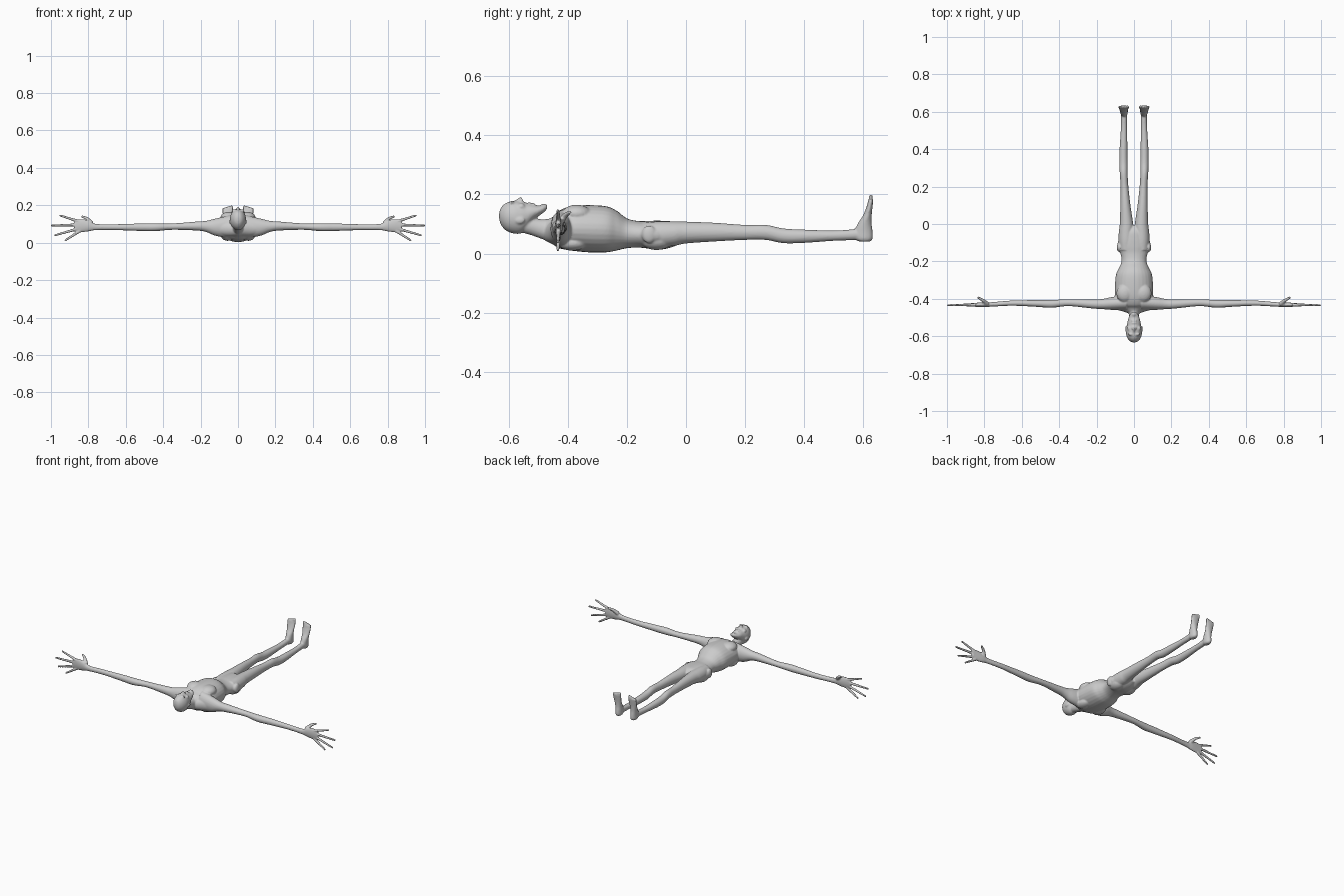
import bpy, bmesh, math
from mathutils import Vector, Matrix

bm = bmesh.new()


def smooth_path(st, steps=5):
    # Catmull-Rom interpolation between hand-placed stations
    st = [Vector(s) for s in st]
    out = []
    for i in range(len(st) - 1):
        p0, p1, p2, p3 = st[max(i - 1, 0)], st[i], st[i + 1], st[min(i + 2, len(st) - 1)]
        for k in range(steps):
            t = k / steps
            out.append(0.5 * (2 * p1 + (p2 - p0) * t + (2 * p0 - 5 * p1 + 4 * p2 - p3) * t * t
                              + (3 * p1 - p0 - 3 * p2 + p3) * t ** 3))
    return out + [st[-1]]


def loft(stations, axis, mirror=False, n=28):
    # Station: (position on axis, centre u, centre v, radius u, radius v)
    for side in ((1, -1) if mirror else (1,)):
        rings = []
        for s in smooth_path(stations):
            ring = []
            for k in range(n):
                a = 2 * math.pi * k / n
                u, v = s[1] + s[3] * math.cos(a), s[2] + s[4] * math.sin(a)
                p = {'x': (s[0], u, v), 'y': (u, s[0], v), 'z': (u, v, s[0])}[axis]
                ring.append(bm.verts.new((p[0] * side, p[1], p[2])))
            rings.append(ring)
        faces = [bm.faces.new(rings[0]), bm.faces.new(rings[-1][::-1])]
        for a, b in zip(rings, rings[1:]):
            for k in range(n):
                faces.append(bm.faces.new((a[k], b[k], b[(k + 1) % n], a[(k + 1) % n])))
        bmesh.ops.recalc_face_normals(bm, faces=faces)


def blob(c, r, mirror=False):
    for side in ((1, -1) if mirror else (1,)):
        m = Matrix.Translation((c[0] * side, c[1], c[2])) @ Matrix.Diagonal((*r, 1))
        bmesh.ops.create_uvsphere(bm, u_segments=20, v_segments=12, radius=1, matrix=m)


def digit(a, b, r0, r1, mirror=True):
    # Tapered finger or toe with round ends
    for side in ((1, -1) if mirror else (1,)):
        p, q = (Vector((v[0] * side, v[1], v[2])) for v in (a, b))
        d = q - p
        m = Matrix.Translation((p + q) / 2) @ d.to_track_quat('Z', 'Y').to_matrix().to_4x4()
        bmesh.ops.create_cone(bm, cap_ends=True, segments=14, radius1=r0, radius2=r1,
                              depth=d.length, matrix=m)
        blob(q, (r1, r1, r1))


# Torso: neck base to crotch
torso = [(-.475, .03, .042, .112), (-.45, .06, .03, .125), (-.43, .088, .018, .145),
         (-.39, .102, .010, .160), (-.33, .102, .004, .164), (-.27, .096, .004, .160),
         (-.235, .08, .010, .145), (-.2, .067, .018, .119), (-.16, .072, .020, .110),
         (-.12, .089, .016, .111), (-.08, .081, .014, .111), (-.04, .06, .024, .107),
         (-.01, .03, .04, .09)]
loft([(y, 0, (a + b) / 2, rx, (b - a) / 2) for y, rx, a, b in torso], 'y')

# Pectorals, shoulder blades, buttocks and hip bones
blob((.048, -.37, .135), (.046, .05, .03), True)
blob((.055, -.385, .035), (.035, .05, .025), True)
blob((.040, -.10, .045), (.040, .055, .033), True)
blob((.078, -.125, .065), (.014, .025, .03), True)

# Neck and trapezius
loft([(-.57, 0, .108, .026, .034), (-.53, 0, .094, .026, .030), (-.49, 0, .083, .027, .033),
      (-.45, 0, .078, .034, .042), (-.42, 0, .08, .05, .05)], 'y')
loft([(0, -.45, .07, .04, .035), (.06, -.435, .075, .032, .04), (.12, -.43, .08, .025, .035)], 'x', True)

# Skull tapering to the raised chin
head = [(-.633, .006, .118, .135), (-.627, .021, .098, .155), (-.61, .035, .078, .171),
        (-.585, .043, .068, .178), (-.56, .042, .068, .177), (-.54, .038, .084, .172),
        (-.52, .034, .110, .167), (-.50, .029, .126, .163), (-.482, .021, .139, .165),
        (-.470, .010, .152, .164)]
loft([(y, 0, (a + b) / 2, rx, (b - a) / 2) for y, rx, a, b in head], 'y')

# Face: nose, brows, cheekbones, lips, chin, ears
digit((0, -.582, .173), (0, -.560, .186), .005, .006, False)
blob((.007, -.557, .179), (.006, .006, .007), True)
blob((.017, -.590, .172), (.016, .006, .007), True)
blob((.026, -.558, .158), (.011, .013, .012), True)
blob((0, -.530, .169), (.015, .005, .005))
blob((0, -.517, .167), (.014, .005, .005))
blob((0, -.482, .161), (.012, .012, .008))
blob((.042, -.562, .112), (.005, .016, .011), True)

# Arms with flat palms
loft([(.04, -.42, .085, .04, .062), (.12, -.425, .083, .034, .046), (.17, -.428, .087, .027, .030),
      (.22, -.428, .089, .024, .024), (.35, -.421, .086, .018, .017), (.44, -.427, .083, .021, .021),
      (.52, -.425, .083, .018, .020), (.65, -.423, .083, .014, .016), (.76, -.430, .084, .012, .017),
      (.80, -.431, .090, .013, .030), (.84, -.432, .091, .011, .035), (.875, -.432, .089, .008, .029)],
     'x', True)

# Fingers and thumb
for z0, tip in ((.112, (.950, .145)), (.096, (.995, .092)), (.078, (.978, .040)), (.063, (.923, .013))):
    digit((.845, -.432, z0), (tip[0], -.434, tip[1]), .0085, .0056)
digit((.785, -.428, .105), (.808, -.408, .130), .013, .009)
digit((.808, -.408, .130), (.832, -.394, .140), .009, .006)

# Legs: (y, x centre, radius x, bottom, top)
leg = [(-.14, .042, .036, .03, .105), (-.09, .042, .041, .022, .109), (-.04, .041, .040, .026, .109),
       (0, .040, .036, .034, .108), (.1, .046, .027, .041, .104), (.2, .051, .021, .046, .097),
       (.27, .055, .021, .046, .097), (.33, .056, .022, .035, .085), (.40, .056, .021, .036, .081),
       (.5, .054, .017, .043, .078), (.565, .053, .016, .045, .082), (.605, .053, .016, .046, .086)]
loft([(y, x, (a + b) / 2, r, (b - a) / 2) for y, x, r, a, b in leg], 'y', True)

# Feet pointing up, sole facing +y
foot = [(.040, .053, .012, .588, .622), (.050, .053, .019, .573, .632), (.075, .053, .020, .571, .632),
        (.100, .054, .021, .581, .629), (.130, .055, .024, .600, .629), (.160, .055, .028, .612, .632),
        (.180, .055, .028, .617, .634)]
loft([(z, x, (a + b) / 2, r, (b - a) / 2) for z, x, r, a, b in foot], 'z', True)
for i in range(5):
    x = .034 + i * .0108
    digit((x, .625, .172), (x, .626, .192 - .0025 * i), .007, .0075 - .0005 * i)

# Single smooth skin
mesh = bpy.data.meshes.new("body")
bm.to_mesh(mesh)
bm.free()
body = bpy.data.objects.new("body", mesh)
bpy.context.collection.objects.link(body)
fuse = body.modifiers.new("fuse", 'REMESH')
fuse.mode = 'VOXEL'
fuse.voxel_size = .004
fuse.use_smooth_shade = True
relax = body.modifiers.new("relax", 'SMOOTH')
relax.factor = .5
relax.iterations = 3
